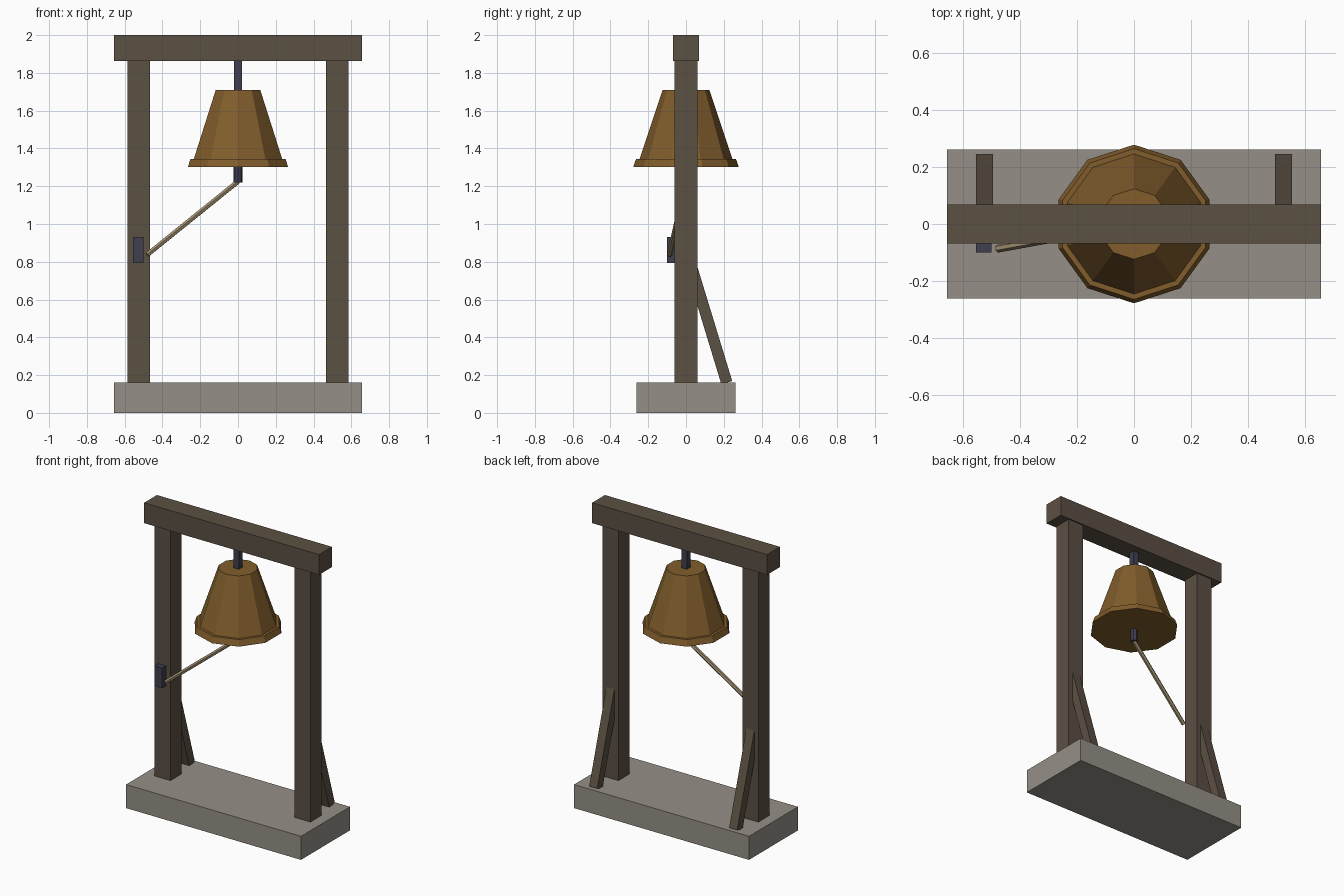
import bpy, bmesh, math
from mathutils import Vector

if "Cube" in bpy.data.objects:
    bpy.data.objects.remove(bpy.data.objects["Cube"])


def material(name, rgb):
    m = bpy.data.materials.new(name)
    m.diffuse_color = (*rgb, 1)
    m.use_nodes = True
    m.node_tree.nodes["Principled BSDF"].inputs["Base Color"].default_value = m.diffuse_color
    return m


WOOD = material("wood", (0.105, 0.08, 0.056))
STONE = material("stone", (0.30, 0.275, 0.24))
IRON = material("iron", (0.05, 0.05, 0.08))
BRONZE = material("bronze", (0.22, 0.11, 0.025))
ROPE = material("rope", (0.35, 0.27, 0.16))


def finish(name, bm, mat):
    bmesh.ops.recalc_face_normals(bm, faces=bm.faces)
    me = bpy.data.meshes.new(name)
    bm.to_mesh(me)
    bm.free()
    me.materials.append(mat)
    ob = bpy.data.objects.new(name, me)
    bpy.context.collection.objects.link(ob)
    return ob


def box(name, center, size, mat):
    bm = bmesh.new()
    bmesh.ops.create_cube(bm, size=1)
    bmesh.ops.scale(bm, vec=size, verts=bm.verts)
    bmesh.ops.translate(bm, vec=center, verts=bm.verts)
    return finish(name, bm, mat)


def frustum(name, z0, r0, z1, r1, sides, mat):
    # closed faceted cone section with a corner on the y axis
    bm = bmesh.new()
    rings = []
    for z, r in ((z0, r0), (z1, r1)):
        rings.append([bm.verts.new((r * math.sin(math.tau * i / sides),
                                    r * math.cos(math.tau * i / sides), z))
                      for i in range(sides)])
        bm.faces.new(rings[-1])
    for i in range(sides):
        j = (i + 1) % sides
        bm.faces.new((rings[0][i], rings[0][j], rings[1][j], rings[1][i]))
    return finish(name, bm, mat)


def along(ob, a, b):
    # stand an upright centred part along the line a-b
    a, b = Vector(a), Vector(b)
    ob.location = (a + b) / 2
    ob.rotation_mode = 'QUATERNION'
    ob.rotation_quaternion = Vector((0, 0, 1)).rotation_difference(b - a)


# Stone base and top beam
box("base", (0, 0, 0.08), (1.315, 0.525, 0.16), STONE)
box("top_beam", (0, 0, 1.931), (1.315, 0.138, 0.138), WOOD)

# Posts with leaning rear braces
for side, s in (("left", -1), ("right", 1)):
    x = s * 0.526
    box(side + "_post", (x, 0, 1.01), (0.12, 0.12, 1.71), WOOD)
    lo, hi = Vector((x, 0.216, 0.16)), Vector((x, 0.03, 0.77))
    brace = box(side + "_brace", (0, 0, 0), (0.06, 0.06, (hi - lo).length), WOOD)
    along(brace, lo, hi)

# Bell, lip, hanger and clapper
frustum("bell_body", 1.305, 0.259, 1.71, 0.124, 10, BRONZE)
frustum("bell_lip", 1.302, 0.279, 1.343, 0.265, 10, BRONZE)
box("hanger", (0, 0, 1.785), (0.04, 0.04, 0.17), IRON)
frustum("clapper", 1.22, 0.023, 1.32, 0.023, 8, IRON)

# Pull rope and its cleat on the left post
box("cleat", (-0.528, -0.079, 0.863), (0.055, 0.044, 0.137), IRON)
lo, hi = Vector((-0.48, -0.087, 0.838)), Vector((0, 0, 1.225))
h = (hi - lo).length / 2
along(frustum("pull_rope", -h, 0.014, h, 0.014, 6, ROPE), lo, hi)
